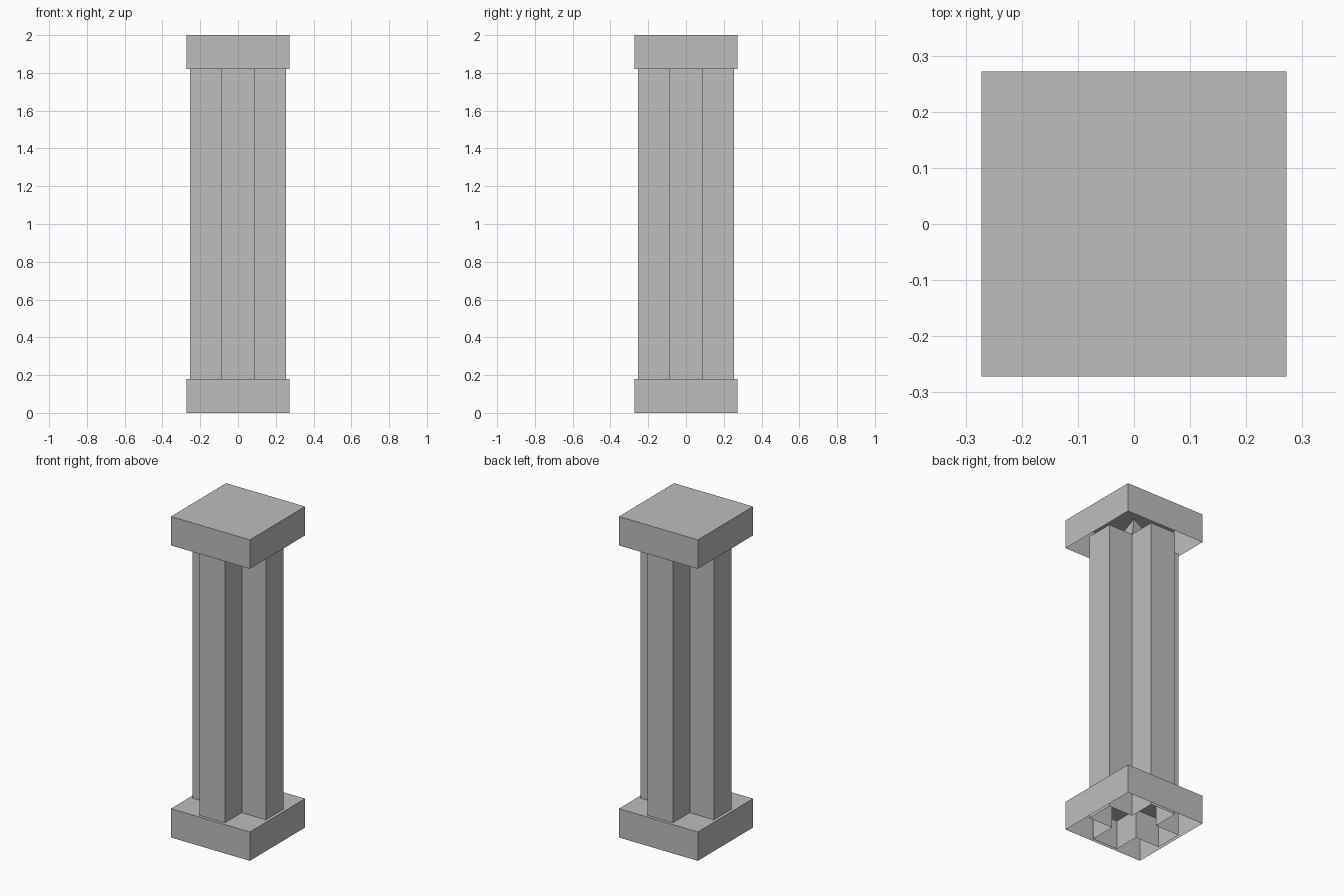
import bpy
import bmesh

cube = bpy.data.objects.get("Cube")
if cube:
    bpy.data.objects.remove(cube, do_unlink=True)

HALF = 0.272     # half width of the base and the capital
REACH = 0.253    # how far the shaft arms reach
ARM = 0.087      # half width of a shaft arm
THICK = 0.18     # height of the base and the capital

stone = bpy.data.materials.new("grey_stone")
stone.use_nodes = True
grey = (0.515, 0.515, 0.515, 1)
stone.diffuse_color = grey
stone.node_tree.nodes["Principled BSDF"].inputs["Base Color"].default_value = grey


def square(r):
    return [(-r, -r), (r, -r), (r, r), (-r, r)]


def add_part(name, bm):
    mesh = bpy.data.meshes.new(name)
    bm.to_mesh(mesh)
    bm.free()
    mesh.materials.append(stone)
    obj = bpy.data.objects.new(name, mesh)
    bpy.context.collection.objects.link(obj)
    return obj


def tube(name, outline, z0, z1, lid=False):
    """Upright walls along an outline, open below, with an optional lid."""
    bm = bmesh.new()
    low = [bm.verts.new((x, y, z0)) for x, y in outline]
    high = [bm.verts.new((x, y, z1)) for x, y in outline]
    n = len(outline)
    for i in range(n):
        j = (i + 1) % n
        bm.faces.new((low[i], low[j], high[j], high[i]))
    if lid:
        bm.faces.new(high)
    return add_part(name, bm)


# Base and capital: square blocks, open underneath
tube("base", square(HALF), 0, THICK, lid=True)
tube("capital", square(HALF), 2 - THICK, 2, lid=True)

# Shaft: hollow cross section running down through the base
quarter = [(REACH, -ARM), (REACH, ARM), (ARM, ARM)]
cross = []
for turn in range(4):
    cross += quarter
    quarter = [(-y, x) for x, y in quarter]
tube("shaft", cross, 0, 2 - THICK)

# Small spike joining the shaft to the inside of the capital
bm = bmesh.new()
ring = [bm.verts.new((x, y, 2 - THICK)) for x, y in square(ARM)]
tip = bm.verts.new((0, 0, 1.99))
for i in range(4):
    bm.faces.new((ring[i], ring[(i + 1) % 4], tip))
add_part("shaft_spike", bm)
